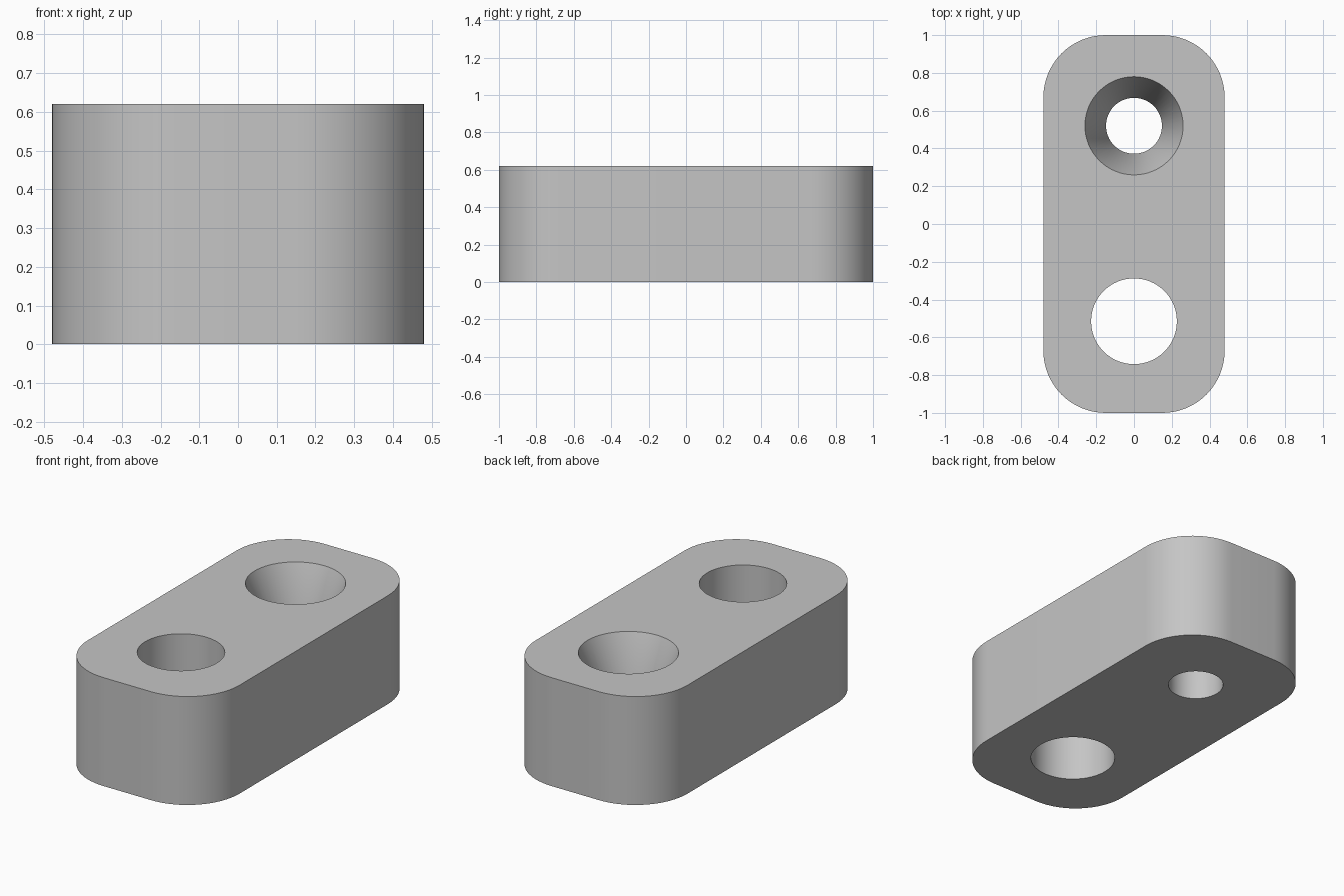
import bpy
import bmesh
import math

cube = bpy.data.objects.get("Cube")
if cube:
    bpy.data.objects.remove(cube, do_unlink=True)

WIDTH, LENGTH, HEIGHT = 0.96, 2.0, 0.62
CORNER = 0.33

grey = bpy.data.materials.new("light grey")
grey.use_nodes = True
colour = (0.56, 0.56, 0.56, 1)
grey.diffuse_color = colour
grey.node_tree.nodes["Principled BSDF"].inputs["Base Color"].default_value = colour


def add_object(name, bm):
    bmesh.ops.recalc_face_normals(bm, faces=bm.faces)
    mesh = bpy.data.meshes.new(name)
    bm.to_mesh(mesh)
    bm.free()
    obj = bpy.data.objects.new(name, mesh)
    bpy.context.collection.objects.link(obj)
    mesh.materials.append(grey)
    return obj


def turned_cutter(name, y, profile, sides=64):
    """Closed solid of revolution from (radius, height) rings."""
    bm = bmesh.new()
    rings = []
    for radius, z in profile:
        angles = [2 * math.pi * i / sides for i in range(sides)]
        rings.append([bm.verts.new((radius * math.cos(a), y + radius * math.sin(a), z))
                      for a in angles])
    for low, high in zip(rings, rings[1:]):
        for i in range(sides):
            j = (i + 1) % sides
            bm.faces.new((low[i], low[j], high[j], high[i]))
    bm.faces.new(rings[0])
    bm.faces.new(rings[-1])
    cutter = add_object(name, bm)
    cutter.hide_render = True
    return cutter


# Block with rounded vertical corners
bm = bmesh.new()
bmesh.ops.create_cube(bm, size=1)
bmesh.ops.scale(bm, vec=(WIDTH, LENGTH, HEIGHT), verts=bm.verts)
bmesh.ops.translate(bm, vec=(0, 0, HEIGHT / 2), verts=bm.verts)
upright = [e for e in bm.edges if abs(e.verts[0].co.z - e.verts[1].co.z) > 0.1]
bmesh.ops.bevel(bm, geom=upright, offset=CORNER, segments=16, profile=0.5,
                affect='EDGES')
block = add_object("mounting_block", bm)

# Straight hole at the front, tapered countersunk hole at the back
over = 0.1
sink, wide, narrow = 0.3, 0.26, 0.148
flare = wide + over * (wide - narrow) / sink
cutters = [
    turned_cutter("straight_hole_cutter", -0.515, [(0.227, -over), (0.227, HEIGHT + over)]),
    turned_cutter("countersunk_hole_cutter", 0.52,
                  [(narrow, -over), (narrow, HEIGHT - sink), (flare, HEIGHT + over)]),
]

bpy.ops.object.select_all(action='DESELECT')
bpy.context.view_layer.objects.active = block
block.select_set(True)
for cutter in cutters:
    cut = block.modifiers.new(cutter.name, 'BOOLEAN')
    cut.operation = 'DIFFERENCE'
    cut.solver = 'EXACT'
    cut.object = cutter
    bpy.ops.object.modifier_apply(modifier=cut.name)
    bpy.data.objects.remove(cutter, do_unlink=True)

bpy.ops.object.shade_smooth_by_angle(angle=math.radians(30))
